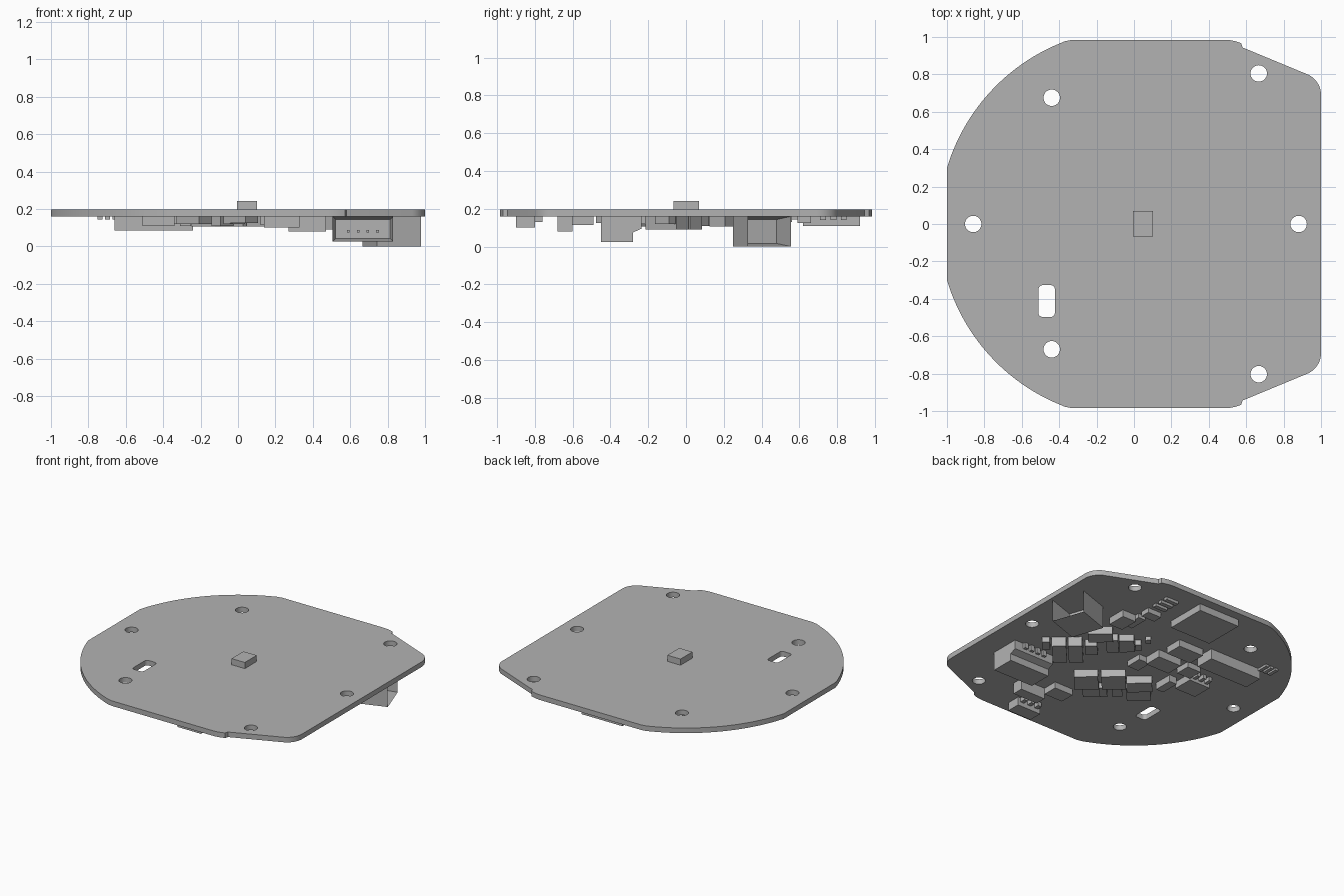
import bpy, bmesh, math
from mathutils import Matrix, Vector

if "Cube" in bpy.data.objects:
    bpy.data.objects.remove(bpy.data.objects["Cube"])

grey = bpy.data.materials.new("board_grey")
grey.diffuse_color = (0.45, 0.45, 0.45, 1)
grey.use_nodes = True
grey.node_tree.nodes["Principled BSDF"].inputs["Base Color"].default_value = grey.diffuse_color
UNDER = 0.16   # underside of the board
TOP = 0.197    # upper side of the board


def add_object(name, bm):
    bmesh.ops.recalc_face_normals(bm, faces=bm.faces)
    me = bpy.data.meshes.new(name)
    bm.to_mesh(me)
    bm.free()
    ob = bpy.data.objects.new(name, me)
    bpy.context.collection.objects.link(ob)
    me.materials.append(grey)
    return ob


def box(name, x0, x1, y0, y1, z0, z1=UNDER):
    bm = bmesh.new()
    bmesh.ops.create_cube(bm, size=1)
    for v in bm.verts:
        v.co = ((x0 + x1) / 2 + v.co.x * (x1 - x0),
                (y0 + y1) / 2 + v.co.y * (y1 - y0),
                (z0 + z1) / 2 + v.co.z * (z1 - z0))
    return add_object(name, bm)


def turned_box(name, x, y, w, d, h, angle=-42):
    """Part hanging under the board, turned about z."""
    ob = box(name, -w / 2, w / 2, -d / 2, d / 2, UNDER - h)
    ob.data.transform(Matrix.Translation((x, y, 0)) @ Matrix.Rotation(math.radians(angle), 4, 'Z'))
    return ob


def arc(cx, cy, r, a0, a1, n):
    return [(cx + r * math.cos(math.radians(a0 + (a1 - a0) * i / n)),
             cy + r * math.sin(math.radians(a0 + (a1 - a0) * i / n))) for i in range(n + 1)]


# Board: mirrored outline with round holes and a slot
half = arc(0.88, 0.69, 0.12, 0, 64, 8)
half += [(0.58, 0.944)] + arc(0.48, 0.735, 0.25, 64, 90, 6)[1:]
half += [(-0.33, 0.985), (-0.37, 0.977), (-0.41, 0.960)]
half += arc(0, 0, 1.044, 115, 163.3, 24)
outline = half + [(x, -y) for x, y in reversed(half)]
holes = [(-0.86, 0), (0.88, 0), (-0.44, 0.675), (-0.44, -0.67), (0.667, 0.805), (0.667, -0.803)]
loops = [outline] + [arc(x, y, 0.044, 0, 348.75, 31) for x, y in holes]
slot = []
for sx, sy, a in ((1, 1, 0), (-1, 1, 90), (-1, -1, 180), (1, -1, 270)):
    slot += arc(-0.467 + sx * 0.022, -0.412 + sy * 0.063, 0.022, a, a + 90, 5)
loops.append(slot)

cu = bpy.data.curves.new("board_outline", 'CURVE')
cu.dimensions = '2D'
cu.fill_mode = 'BOTH'
cu.extrude = (TOP - UNDER) / 2
for pts in loops:
    sp = cu.splines.new('POLY')
    sp.points.add(len(pts) - 1)
    for p, (x, y) in zip(sp.points, pts):
        p.co = (x, y, 0, 1)
    sp.use_cyclic_u = True
tmp = bpy.data.objects.new("board_outline", cu)
bpy.context.collection.objects.link(tmp)
bpy.context.view_layer.update()
me = bpy.data.meshes.new_from_object(tmp.evaluated_get(bpy.context.evaluated_depsgraph_get()))
bpy.data.objects.remove(tmp)
bm = bmesh.new()
bm.from_mesh(me)
bmesh.ops.remove_doubles(bm, verts=bm.verts, dist=0.0005)
bmesh.ops.translate(bm, verts=bm.verts, vec=(0, 0, (TOP + UNDER) / 2))
board = add_object("board", bm)
bpy.context.view_layer.objects.active = board
board.select_set(True)
bpy.ops.object.shade_smooth_by_angle(angle=math.radians(30))

# Chip in the middle of the upper side
box("top_chip", -0.005, 0.102, -0.067, 0.07, TOP, 0.242)


def recess(ob, direction, rim, depth):
    """Open socket on the flat end facing the given direction."""
    b = bmesh.new()
    b.from_mesh(ob.data)
    b.normal_update()
    d = Vector(direction)
    f = max(b.faces, key=lambda q: q.normal.dot(d))
    bmesh.ops.inset_region(b, faces=[f], thickness=rim)
    bmesh.ops.translate(b, verts=f.verts, vec=-d * depth)
    b.to_mesh(ob.data)
    b.free()


# Turned socket at the right edge
t = math.radians(19)
side_socket = turned_box("side_socket", 0.822, 0.402, 0.25, 0.24, UNDER, 19)
recess(side_socket, (math.cos(t), math.sin(t), 0), 0.024, 0.19)

# Four-pin plug socket: sloped back, open front
bm = bmesh.new()
profile = [(-0.45, UNDER), (-0.45, 0.025), (-0.28, 0.025), (-0.28, 0.075), (-0.235, 0.095), (-0.235, UNDER)]
f = bm.faces.new([bm.verts.new((0.505, y, z)) for y, z in profile])
ext = bmesh.ops.extrude_face_region(bm, geom=[f])
bmesh.ops.translate(bm, verts=[v for v in ext["geom"] if isinstance(v, bmesh.types.BMVert)], vec=(0.325, 0, 0))
plug = add_object("plug_socket", bm)
recess(plug, (0, -1, 0), 0.024, 0.12)
for i in range(4):
    x = 0.59 + i * 0.052
    box("plug_pin", x - 0.007, x + 0.007, -0.44, -0.32, 0.073, 0.087)
    box("plug_lead", x - 0.014, x + 0.014, -0.25, -0.215, 0.12)

# Square parts under the board: x0, x1, y0, y1, bottom z
for name, *dims in (
        ("large_chip", -0.13, 0.20, 0.62, 0.92, 0.11),
        ("long_module", -0.66, -0.24, 0.37, 0.51, 0.085),
        ("front_inductor", 0.27, 0.47, -0.68, -0.60, 0.08),
        ("front_regulator", 0.12, 0.27, -0.60, -0.49, 0.115),
        ("front_header", 0.14, 0.33, -0.90, -0.80, 0.10),
        ("corner_driver", 0.43, 0.54, 0.39, 0.53, 0.11),
        ("corner_driver_tab", 0.37, 0.43, 0.42, 0.56, 0.13),
        ("corner_part", 0.32, 0.43, 0.59, 0.66, 0.125),
        ("small_sensor", -0.01, 0.08, 0.03, 0.15, 0.12),
        ("mid_chip", -0.17, 0.02, 0.15, 0.28, 0.105),
        ("module_block", -0.20, 0.00, 0.34, 0.47, 0.11),
        ("row_chip", -0.31, -0.25, -0.07, 0.07, 0.11),
        ("left_chip", -0.51, -0.34, 0.02, 0.17, 0.11),
        ("left_small_chip", -0.34, -0.23, 0.17, 0.28, 0.12)):
    box(name, *dims)

# Rows of small contacts
for i in range(3):
    y = 0.71 + i * 0.055
    box("corner_contact", 0.33, 0.43, y, y + 0.03, 0.14)
    x = -0.75 + i * 0.04
    box("module_contact", x, x + 0.025, 0.51, 0.59, 0.143)
    x = -0.49 + i * 0.05
    box("left_chip_lead", x, x + 0.025, 0.17, 0.22, 0.13)
    x = 0.16 + i * 0.06
    box("header_lead", x, x + 0.03, -0.80, -0.76, 0.13)

# Diagonal parts: x, y, width, depth, height
diagonal = [
    (0.163, -0.297, .16, .17, .055), (0.025, -0.18, .16, .17, .055), (-0.145, -0.117, .17, .12, .055),
    (0.03, -0.40, .12, .10, .035), (-0.083, -0.27, .065, .10, .05), (-0.215, -0.21, .16, .16, .04),
    (-0.02, -0.34, .05, .12, .04), (0.666, -0.11, .05, .10, .04), (0.56, -0.10, .095, .22, .07),
    (0.48, -0.03, .095, .22, .07), (0.41, 0.05, .08, .12, .05), (0.474, 0.22, .165, .11, .055),
    (0.337, 0.18, .08, .16, .05), (0.263, 0.24, .10, .15, .05), (0.18, 0.26, .04, .08, .04),
    (0.17, 0.35, .035, .05, .03)]
for p in diagonal:
    turned_box("diagonal_part", *p)
